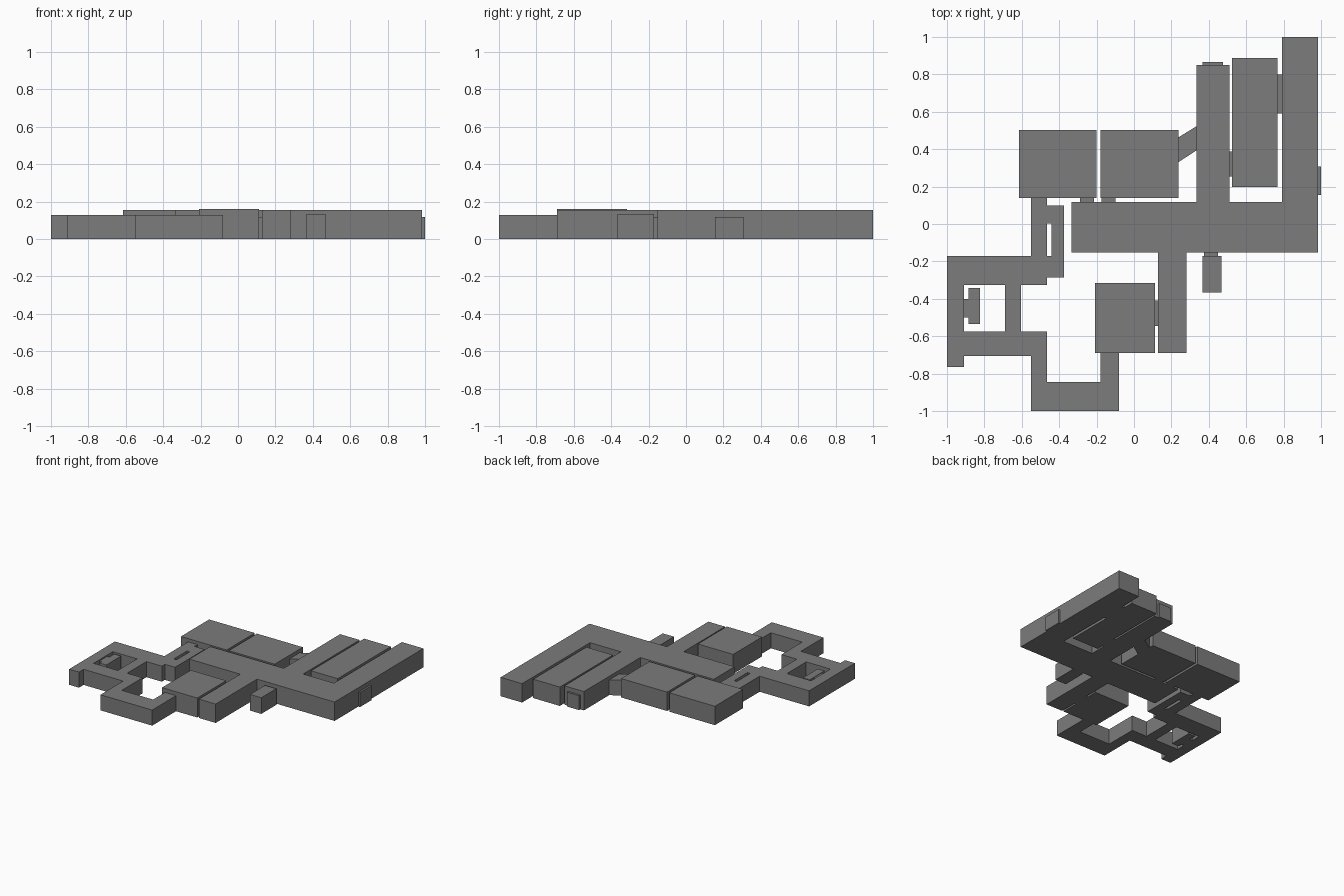
import bpy
import bmesh
import math

if "Cube" in bpy.data.objects:
    bpy.data.objects.remove(bpy.data.objects["Cube"])

# Dark grey finish shared by every part
dark = bpy.data.materials.new("dark_grey")
dark.diffuse_color = (0.2, 0.2, 0.2, 1)
dark.use_nodes = True
dark.node_tree.nodes["Principled BSDF"].inputs["Base Color"].default_value = dark.diffuse_color


def finish(name, bm, faces, height):
    """Extrude flat plan faces from the ground up to height."""
    ext = bmesh.ops.extrude_face_region(bm, geom=faces, use_keep_orig=True)
    for v in ext["geom"]:
        if isinstance(v, bmesh.types.BMVert):
            v.co.z = height
    bmesh.ops.dissolve_limit(bm, angle_limit=math.radians(1),
                             verts=bm.verts[:], edges=bm.edges[:])
    bmesh.ops.recalc_face_normals(bm, faces=bm.faces[:])
    mesh = bpy.data.meshes.new(name)
    bm.to_mesh(mesh)
    bm.free()
    mesh.materials.append(dark)
    obj = bpy.data.objects.new(name, mesh)
    bpy.context.collection.objects.link(obj)
    return obj


def plan(name, height, *rects):
    """Solid block from the union of plan rectangles (x0, x1, y0, y1)."""
    xs = sorted({x for r in rects for x in r[:2]})
    ys = sorted({y for r in rects for y in r[2:]})
    bm = bmesh.new()
    verts, faces = {}, []

    def vert(i, j):
        if (i, j) not in verts:
            verts[i, j] = bm.verts.new((xs[i], ys[j], 0))
        return verts[i, j]

    for i in range(len(xs) - 1):
        for j in range(len(ys) - 1):
            cx, cy = (xs[i] + xs[i + 1]) / 2, (ys[j] + ys[j + 1]) / 2
            if any(r[0] < cx < r[1] and r[2] < cy < r[3] for r in rects):
                faces.append(bm.faces.new((vert(i, j), vert(i + 1, j),
                                           vert(i + 1, j + 1), vert(i, j + 1))))
    return finish(name, bm, faces, height)


def prism(name, height, points):
    bm = bmesh.new()
    face = bm.faces.new([bm.verts.new((x, y, 0)) for x, y in points])
    return finish(name, bm, [face], height)


# Main hall with its three wings
plan("main_hall", 0.155,
     (-0.335, 0.985, -0.153, 0.118),
     (0.79, 0.985, 0.118, 1.0),
     (0.333, 0.51, 0.118, 0.85),
     (0.128, 0.28, -0.69, -0.153))

# Separate rooms
plan("back_left_room", 0.155, (-0.615, -0.2, 0.138, 0.503))
plan("back_middle_room", 0.155, (-0.18, 0.237, 0.138, 0.503))
plan("long_room", 0.155, (0.525, 0.767, 0.198, 0.888))
plan("front_room", 0.16, (-0.208, 0.113, -0.69, -0.315))
plan("small_closet", 0.133, (0.365, 0.467, -0.365, -0.17))
plan("courtyard_closet", 0.122, (-0.885, -0.823, -0.535, -0.342))

# Low winding corridor
plan("corridor", 0.128,
     (-0.55, -0.465, -0.325, 0.138),
     (-0.465, -0.373, 0.003, 0.1),
     (-0.44, -0.373, -0.285, 0.1),
     (-0.465, -0.373, -0.285, -0.17),
     (-1.0, -0.465, -0.325, -0.17),
     (-1.0, -0.91, -0.765, -0.17),
     (-0.69, -0.605, -0.575, -0.325),
     (-1.0, -0.465, -0.705, -0.575),
     (-0.55, -0.465, -1.0, -0.575),
     (-0.55, -0.08, -1.0, -0.845),
     (-0.18, -0.08, -1.0, -0.69))

# Short doorways linking the rooms
doors = {
    "back_left_door": (-0.29, -0.215, 0.118, 0.138),
    "back_middle_door": (-0.175, -0.1, 0.118, 0.138),
    "closet_door": (0.375, 0.45, -0.17, -0.153),
    "front_room_door": (0.113, 0.128, -0.545, -0.41),
    "long_room_left_door": (0.51, 0.525, 0.255, 0.387),
    "long_room_right_door": (0.767, 0.79, 0.59, 0.8),
    "rear_exit": (0.365, 0.475, 0.85, 0.866),
    "side_exit": (0.985, 1.0, 0.155, 0.307),
    "courtyard_door": (-0.91, -0.885, -0.5, -0.4),
}
for name, rect in doors.items():
    plan(name, 0.118, rect)

# Slanted passage
prism("slanted_passage", 0.125,
      [(0.237, 0.33), (0.333, 0.393), (0.333, 0.522), (0.237, 0.463)])
